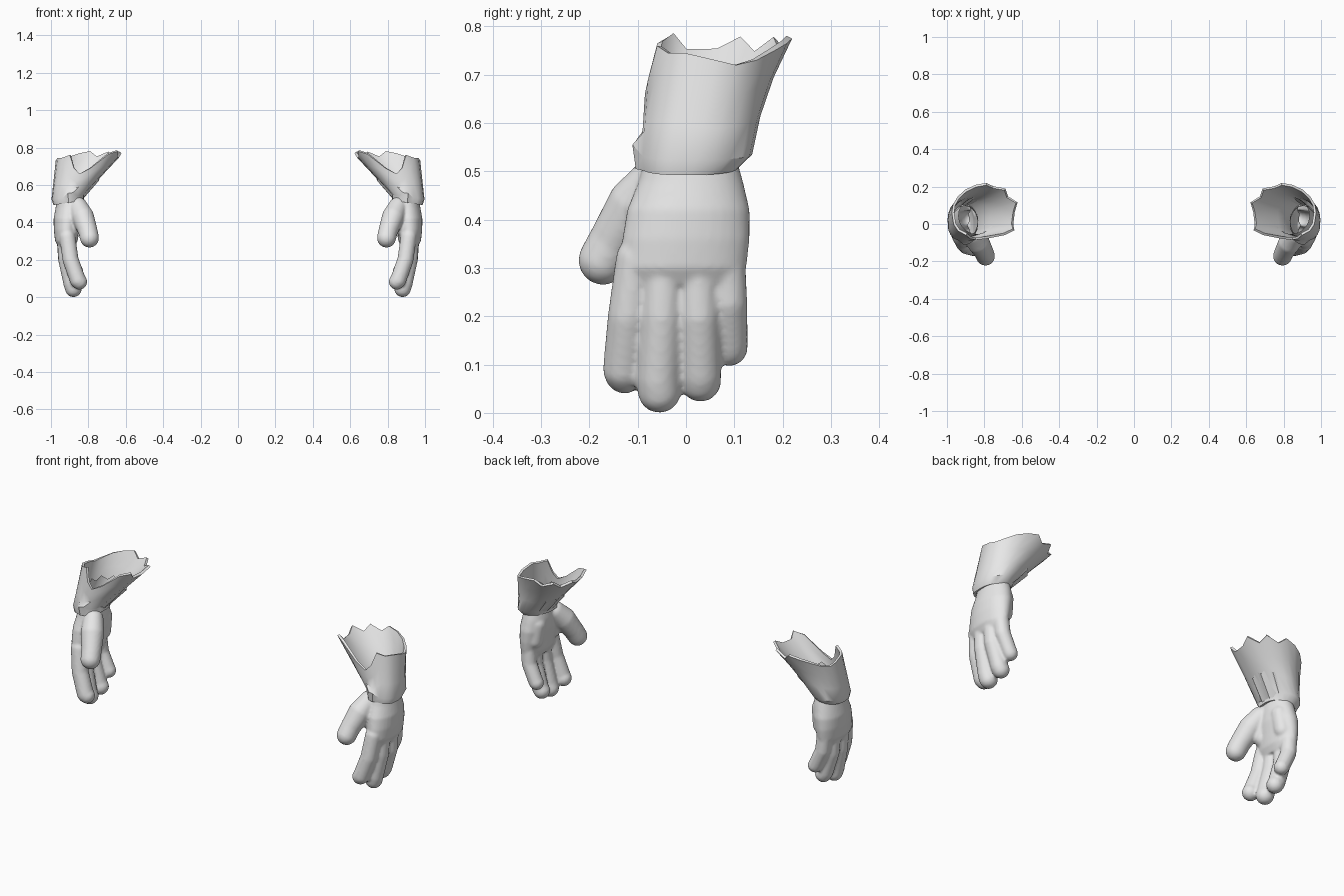
import bpy, bmesh, math
from mathutils import Vector, Matrix

if "Cube" in bpy.data.objects:
    bpy.data.objects.remove(bpy.data.objects["Cube"])

grey = bpy.data.materials.new("light_grey")
grey.use_nodes = True
grey.diffuse_color = (0.8, 0.8, 0.8, 1)
grey.node_tree.nodes["Principled BSDF"].inputs["Base Color"].default_value = (0.8, 0.8, 0.8, 1)


def make_object(name, bm):
    bmesh.ops.recalc_face_normals(bm, faces=bm.faces)
    mesh = bpy.data.meshes.new(name)
    bm.to_mesh(mesh)
    bm.free()
    mesh.materials.append(grey)
    obj = bpy.data.objects.new(name, mesh)
    bpy.context.collection.objects.link(obj)
    return obj


def finish(obj, angle):
    """Mirror to the other side, apply modifiers and shade."""
    mirror = obj.modifiers.new("mirror", 'MIRROR')
    mirror.use_mirror_merge = False
    bpy.ops.object.select_all(action='DESELECT')
    obj.select_set(True)
    bpy.context.view_layer.objects.active = obj
    for name in [m.name for m in obj.modifiers]:
        bpy.ops.object.modifier_apply(modifier=name)
    bpy.ops.object.shade_smooth_by_angle(angle=math.radians(angle))


def bridge(bm, rings):
    for a, b in zip(rings, rings[1:]):
        n = len(a)
        for i in range(n):
            bm.faces.new((a[i], a[(i + 1) % n], b[(i + 1) % n], b[i]))


def limb(bm, points):
    """Chain of tapered rods with rounded joints: (x, y, z, radius)."""
    for x, y, z, r in points:
        bmesh.ops.create_uvsphere(bm, u_segments=20, v_segments=12, radius=r,
                                  matrix=Matrix.Translation((x, y, z)))
    for p, q in zip(points, points[1:]):
        a, b = Vector(p[:3]), Vector(q[:3])
        turn = (b - a).to_track_quat('Z', 'Y').to_matrix().to_4x4()
        bmesh.ops.create_cone(bm, cap_ends=True, segments=20, radius1=p[3], radius2=q[3],
                              depth=(b - a).length, matrix=Matrix.Translation((a + b) / 2) @ turn)


# Hand: palm lofted from ellipses (z, x, y, x radius, y radius)
bm = bmesh.new()
palm = [(.56, .90, .01, .062, .085), (.48, .903, .01, .072, .108),
        (.42, .910, .005, .076, .127), (.36, .916, .0, .069, .132), (.30, .918, -.005, .060, .130),
        (.265, .917, -.005, .042, .115)]
rings = []
for z, x, y, rx, ry in palm:
    rings.append([bm.verts.new((x + rx * math.cos(a), y + ry * math.sin(a), z))
                  for a in (i * math.tau / 32 for i in range(32))])
bridge(bm, rings)
bm.faces.new(rings[0])
bm.faces.new(rings[-1])

# Fingers, thumb and the pads at the base of the thumb and little finger
limb(bm, [(.912, -.102, .32, .043), (.895, -.119, .20, .043), (.856, -.129, .09, .043), (.848, -.127, .082, .042)])
limb(bm, [(.925, -.045, .32, .043), (.917, -.050, .20, .044), (.888, -.057, .07, .045), (.880, -.055, .045, .045)])
limb(bm, [(.928, .024, .32, .042), (.919, .027, .20, .043), (.882, .030, .08, .043), (.873, .030, .066, .043)])
limb(bm, [(.918, .083, .32, .040), (.909, .088, .23, .039), (.870, .090, .145, .038), (.864, .090, .135, .038)])
limb(bm, [(.855, -.060, .482, .052), (.830, -.103, .43, .060), (.803, -.150, .355, .052), (.794, -.172, .316, .051)])
limb(bm, [(.875, -.055, .45, .052), (.880, -.070, .37, .045)])
limb(bm, [(.880, .060, .45, .048), (.890, .070, .36, .045)])

hands = make_object("hands", bm)
remesh = hands.modifiers.new("blend", 'REMESH')
remesh.mode = 'VOXEL'
remesh.voxel_size = 0.007
smooth = hands.modifiers.new("soften", 'SMOOTH')
smooth.factor = 0.5
smooth.iterations = 4
finish(hands, 60)

# Open the wrist, hidden inside the cuff
bm = bmesh.new()
bm.from_mesh(hands.data)
bmesh.ops.delete(bm, geom=[f for f in bm.faces if f.calc_center_median().z > .548], context='FACES')
bm.to_mesh(hands.data)
bm.free()

# Torn cuff: flared sleeve with a ragged rim, heights listed round from the outer side
rim = [.73, .72, .73, .75, .765, .775, .745, .77, .74, .77,
       .745, .745, .78, .765, .69, .66, .69, .76, .745, .745]
bm = bmesh.new()
columns, lining = [], []
for i, top in enumerate(rim):
    a = i * math.tau / len(rim)
    c, s = math.cos(a), math.sin(a)
    flat = s if s > 0 else -abs(s) ** .65  # flatter front
    low = Vector((.91 + .087 * c, .022 + .115 * flat, .535 - .012 * c))
    high = Vector((.792 + .178 * c, .07 + .148 * flat, .77))
    hem = Vector((.905 + .082 * c, .008 + .098 * flat, .505 - .013 * c))
    column = [hem, low]
    for t in (.33, .66, 1):
        p = low.lerp(high, t * (top - low.z) / (high.z - low.z))
        p.y -= .012 * math.sin(math.pi * t) * max(s, 0)
        column.append(p)
    if i in (14, 15):  # small fold at the front of the wrist
        hem.y -= .014
        low += Vector((0, -.018, .02))
    columns.append(column)
    # Ragged lining standing up inside the sleeve from the hem
    lining.append([Vector((.905 + .068 * c, .012 + .088 * s, .515)),
                   Vector((.838 + .1 * c, .045 + .1 * s, .635 + .012 * (-1) ** i))])
bridge(bm, [[bm.verts.new(col[k]) for col in columns] for k in range(5)])
cuffs = make_object("torn_cuffs", bm)
shell = cuffs.modifiers.new("thickness", 'SOLIDIFY')
shell.thickness = 0.013
shell.offset = -1
finish(cuffs, 40)

bm = bmesh.new()
bridge(bm, [[bm.verts.new(col[k]) for col in lining] for k in range(2)])
finish(make_object("cuff_linings", bm), 40)
